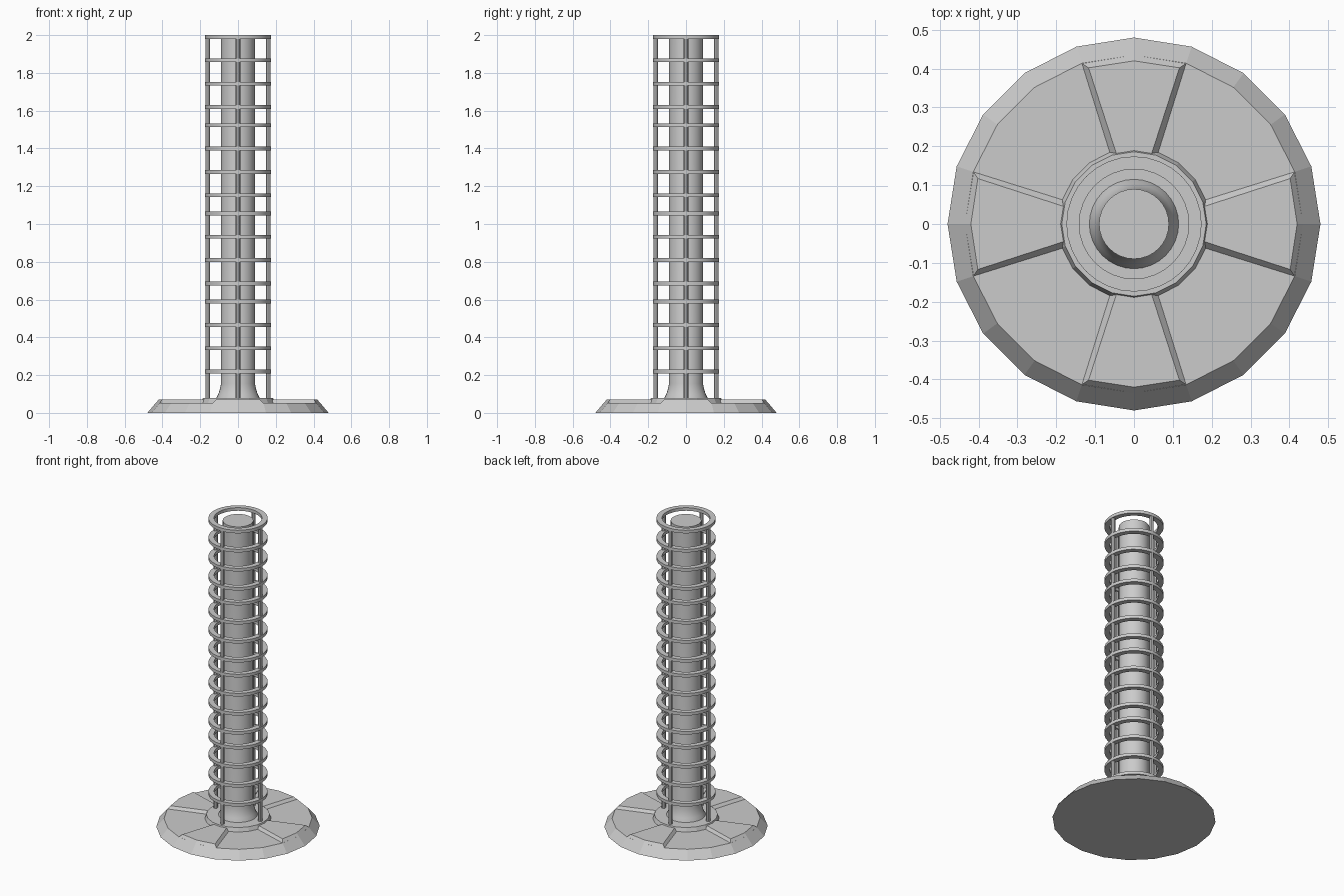
import bpy, bmesh, math
from math import sin, cos, pi

if "Cube" in bpy.data.objects:
    bpy.data.objects.remove(bpy.data.objects["Cube"])


def make(name, bm, smooth=False):
    bmesh.ops.recalc_face_normals(bm, faces=bm.faces)
    me = bpy.data.meshes.new(name)
    bm.to_mesh(me)
    bm.free()
    ob = bpy.data.objects.new(name, me)
    bpy.context.collection.objects.link(ob)
    if smooth:
        bpy.ops.object.select_all(action='DESELECT')
        ob.select_set(True)
        bpy.context.view_layer.objects.active = ob
        bpy.ops.object.shade_smooth_by_angle(angle=math.radians(35))
    return ob


def lathe(name, profile, sides, closed=False, smooth=False):
    """Spin an (r, z) profile; closed loops give rings, open ones are capped."""
    bm = bmesh.new()
    loops = [[bm.verts.new((r * cos(2 * pi * i / sides + pi / 2),
                            r * sin(2 * pi * i / sides + pi / 2), z))
              for i in range(sides)] for r, z in profile]
    n = len(loops)
    for k in range(n if closed else n - 1):
        a, b = loops[k], loops[(k + 1) % n]
        for i in range(sides):
            j = (i + 1) % sides
            bm.faces.new((a[i], a[j], b[j], b[i]))
    if not closed:
        bm.faces.new(loops[0])
        bm.faces.new(loops[-1])
    return make(name, bm, smooth)


# Base disc and raised hub
Z_LOW, Z_HIGH, Z_HUB = 0.053, 0.07, 0.078
lathe("base_disc", [(0.48, 0), (0.435, Z_LOW)], 20)
lathe("base_hub", [(0.195, 0.04), (0.195, Z_LOW), (0.186, Z_HUB)], 20)

# Four raised pads with sloping sides
low = [(-0.134, 0.413), (0, 0.435), (0.134, 0.413), (0.061, 0.18), (-0.061, 0.18)]
high = [(-0.117, 0.402), (0, 0.42), (0.117, 0.402), (0.045, 0.18), (-0.045, 0.18)]
for q in range(4):
    c, s = round(cos(q * pi / 2)), round(sin(q * pi / 2))
    bm = bmesh.new()
    rows = [[bm.verts.new((x * c - y * s, x * s + y * c, z)) for x, y in pts]
            for pts, z in ((low, Z_LOW), (high, Z_HIGH))]
    for row in rows:
        bm.faces.new(row)
    for i in range(5):
        j = (i + 1) % 5
        bm.faces.new((rows[0][i], rows[0][j], rows[1][j], rows[1][i]))
    make(f"base_pad_{q + 1}", bm)

# Central pole with flared foot
lathe("pole", [(0.117, 0.07), (0.115, Z_HUB), (0.104, 0.1), (0.096, 0.125),
               (0.09, 0.155), (0.09, 1.983)], 32, smooth=True)

# Cage rings, four groups of four
for g in range(4):
    for k in range(4):
        z = 1.99 - 0.467 * g - 0.1235 * k
        lathe(f"cage_ring_{g * 4 + k + 1}",
              [(0.141, z - 0.01), (0.174, z - 0.01), (0.174, z + 0.01), (0.141, z + 0.01)],
              32, closed=True, smooth=True)

# Four upright cage bars
for q in range(4):
    bar = lathe(f"cage_bar_{q + 1}", [(0.0125, 0.07), (0.0125, 1.985)], 8)
    bar.location = (0.16 * cos(q * pi / 2), 0.16 * sin(q * pi / 2), 0)
